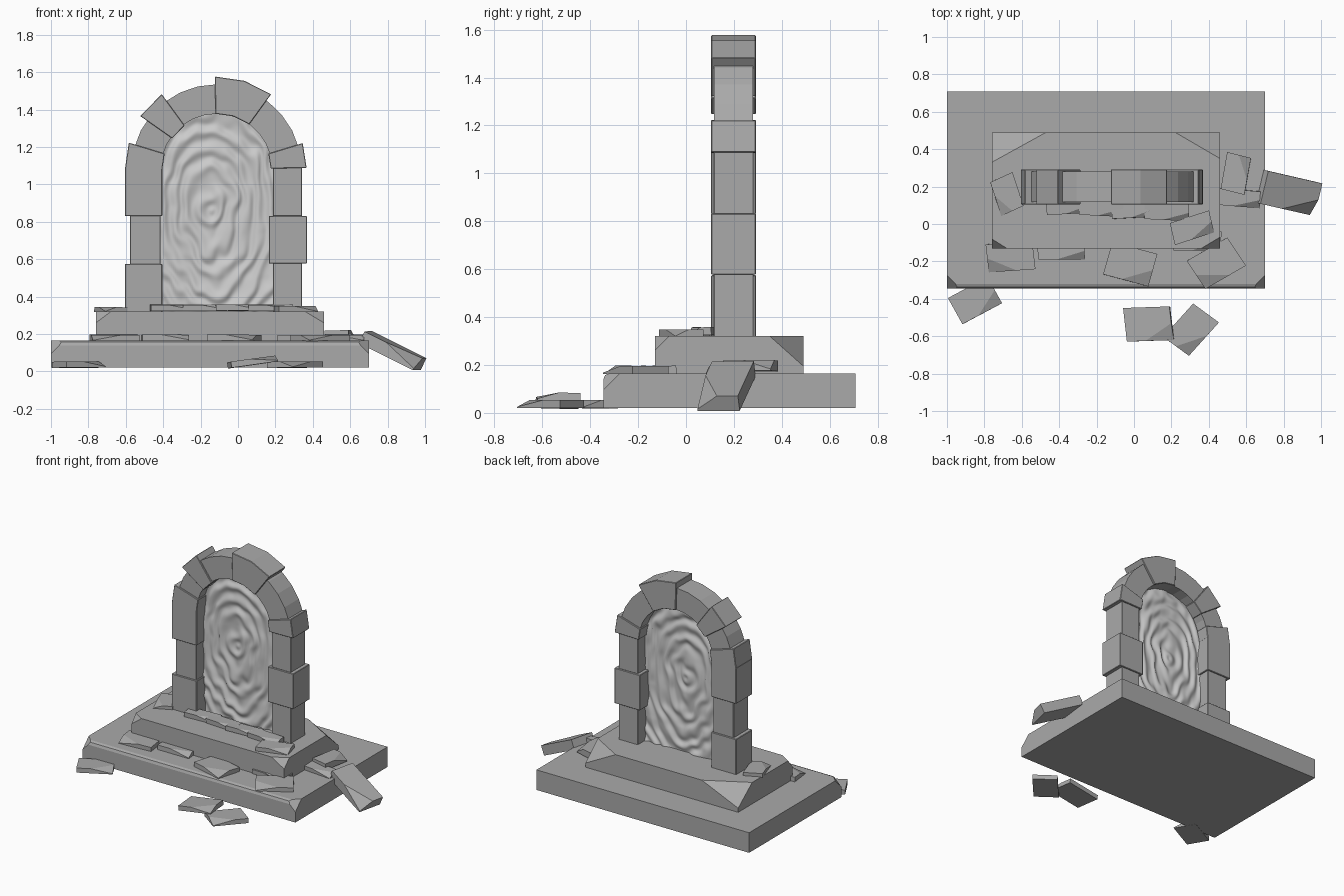
import bpy, bmesh, math, random
from mathutils import Vector, Matrix, noise

if "Cube" in bpy.data.objects:
    bpy.data.objects.remove(bpy.data.objects["Cube"])

random.seed(4)
CX, CZ = -0.115, 1.08   # centre of the arch

# Dark stone and pale portal colours
stone = bpy.data.materials.new("dark_stone")
stone.diffuse_color = (0.4, 0.4, 0.4, 1)
stone.use_nodes = True
stone.node_tree.nodes["Principled BSDF"].inputs["Base Color"].default_value = stone.diffuse_color
pale = bpy.data.materials.new("pale_portal")
pale.diffuse_color = (0.95, 0.95, 0.95, 1)
pale.use_nodes = True
pale.node_tree.nodes["Principled BSDF"].inputs["Base Color"].default_value = pale.diffuse_color


def finish(name, bm, bevel=0.0, mat=stone):
    bmesh.ops.recalc_face_normals(bm, faces=bm.faces)
    me = bpy.data.meshes.new(name)
    bm.to_mesh(me)
    bm.free()
    me.materials.append(mat)
    ob = bpy.data.objects.new(name, me)
    bpy.context.collection.objects.link(ob)
    if bevel:
        m = ob.modifiers.new("bevel", 'BEVEL')
        m.width, m.segments, m.limit_method = bevel, 1, 'ANGLE'
    return ob


def box(x0, x1, y0, y1, z0, z1):
    bm = bmesh.new()
    bmesh.ops.create_cube(bm, size=1)
    for v in bm.verts:
        v.co = (x1 if v.co.x > 0 else x0, y1 if v.co.y > 0 else y0, z1 if v.co.z > 0 else z0)
    return bm


def chip(bm, corner, dx, dy, dz):
    # slice a corner off, with the given cut lengths along the three edges
    p = Vector(corner)
    a, b, c = p + Vector((dx, 0, 0)), p + Vector((0, dy, 0)), p + Vector((0, 0, dz))
    n = (b - a).cross(c - a).normalized()
    if n.dot(p - a) < 0:
        n = -n
    r = bmesh.ops.bisect_plane(bm, geom=bm.verts[:] + bm.edges[:] + bm.faces[:],
                               plane_co=a, plane_no=n, clear_outer=True)
    edges = [e for e in r['geom_cut'] if isinstance(e, bmesh.types.BMEdge)]
    bmesh.ops.holes_fill(bm, edges=edges)


def wedge(name, a0, a1, r0, r1, steps=1, inset=0.0, bevel=0.003):
    # arch stone between two angles and two radii
    bm = bmesh.new()
    angs = [math.radians(a0 + (a1 - a0) * i / steps) for i in range(steps + 1)]
    out = [(r1, a) for a in angs] + [(r0, a) for a in reversed(angs)]
    pts = [(CX + r * math.cos(a), CZ + r * math.sin(a)) for r, a in out]
    f = bm.faces.new([bm.verts.new((x, 0.105 + inset, z)) for x, z in pts])
    g = bmesh.ops.extrude_face_region(bm, geom=[f], use_keep_orig=True)['geom']
    for v in g:
        if isinstance(v, bmesh.types.BMVert):
            v.co.y = 0.292 - inset
    return finish(name, bm, bevel)


def tile(name, x, y, z, w=0.25, d=0.15, turn=0, t=0.033, pitch=0.0):
    # skewed paving slab with one chipped corner; z is its underside
    bm = box(-w / 2, w / 2, -d / 2, d / 2, 0, t)
    s = random.choice((-1, 1))
    chip(bm, (s * w / 2, -d / 2, t), -s * w * 0.6, d * 0.5, -t * 0.85)
    skew = random.uniform(-0.12, 0.12)
    for v in bm.verts:
        v.co.x += skew * v.co.y
    tilt = (Matrix.Rotation(math.radians(pitch), 4, 'Y')
            @ Matrix.Rotation(random.uniform(-0.04, 0.04), 4, 'X'))
    bm.transform(Matrix.Translation((x, y, z)) @ Matrix.Rotation(math.radians(turn), 4, 'Z') @ tilt)
    finish(name, bm)


# Base slab with worn front edge and corners
bm = box(-1, 0.7, -0.345, 0.708, 0.02, 0.165)
front = [e for e in bm.edges if all(v.co.y < 0 and v.co.z > 0.1 for v in e.verts)]
bmesh.ops.bevel(bm, geom=front, offset=0.025, segments=2, profile=0.5, affect='EDGES')
for x, s in ((-1, 1), (0.7, -1)):
    chip(bm, (x, -0.345, 0.165), s * 0.07, 0.07, -0.07)
finish("base_slab", bm)

# Upper step with broken corners, worst at the back
bm = box(-0.76, 0.46, -0.13, 0.49, 0.16, 0.32)
for x, y, dx, dy, dz in ((-0.76, 0.49, 0.29, -0.16, -0.125), (0.46, 0.49, -0.24, -0.14, -0.125),
                         (0.46, -0.13, -0.1, 0.06, -0.06), (-0.76, -0.13, 0.08, 0.05, -0.06)):
    chip(bm, (x, y, 0.32), dx, dy, dz)
finish("upper_step", bm)

# Pillar blocks, alternately wide and narrow
for name, x0, x1, z0, z1, inset in (
        ("left_pillar_bottom", -0.605, -0.405, 0.31, 0.575, 0),
        ("left_pillar_middle", -0.578, -0.415, 0.57, 0.835, 0.01),
        ("left_pillar_top", -0.605, -0.405, 0.83, 1.09, 0),
        ("right_pillar_bottom", 0.188, 0.342, 0.31, 0.58, 0.01),
        ("right_pillar_middle", 0.165, 0.368, 0.577, 0.832, 0),
        ("right_pillar_top", 0.188, 0.342, 0.83, 1.09, 0.01)):
    finish(name, box(x0, x1, 0.105 + inset, 0.292 - inset, z0, z1), 0.003)

# Arch ring and protruding wedge stones
wedge("arch_ring", 2, 178, 0.298, 0.455, steps=14, inset=0.012, bevel=0)
wedge("keystone", 54, 91, 0.298, 0.497, steps=2)
wedge("left_arch_wedge", 126, 145, 0.29, 0.498)
wedge("left_arch_springer", 163, 180, 0.29, 0.49)
wedge("right_arch_springer", 1, 17, 0.29, 0.482)

# Rippled portal sheet filling the arch
bm = bmesh.new()
NU, NV, R = 64, 110, 0.32
rows = []
for j in range(NV + 1):
    z = 0.31 + (CZ + R - 0.002 - 0.31) * j / NV
    hw = R if z < CZ else math.sqrt(R * R - (z - CZ) ** 2)
    row = []
    for i in range(NU + 1):
        x = CX + hw * (2 * i / NU - 1)
        n = noise.noise(Vector((x * 5, z * 5, 1.3)))
        n2 = noise.noise(Vector((x * 14, z * 8, 7.1)))
        r = math.hypot((x + 0.14) * 1.75, z - 0.86)
        y = 0.197 + 0.007 * math.sin(r * 54 + 3.6 * n + 2.4 * n2) + 0.007 * n2
        row.append(bm.verts.new((x, y, z)))
    rows.append(row)
for a, b in zip(rows, rows[1:]):
    for i in range(NU):
        bm.faces.new((a[i], a[i + 1], b[i + 1], b[i])).smooth = True
finish("portal_surface", bm, mat=pale)

# Broken tiles lying on the base slab: x, y, depth, turn
for i, (x, y, d, turn) in enumerate(((-0.66, -0.175, 0.15, 4), (-0.39, -0.145, 0.09, 0),
                                     (-0.02, -0.215, 0.18, -15), (0.44, -0.21, 0.18, 30),
                                     (0.34, -0.09, 0.1, 0), (0.55, 0.14, 0.09, -5))):
    tile("base_tile_%d" % (i + 1), x, y, 0.163, d=d, turn=turn)
tile("base_tile_side", 0.545, 0.27, 0.175, w=0.2, d=0.13, turn=80, t=0.045)

# Broken tiles along the threshold and edges of the upper step
for i in range(4):
    tile("threshold_tile_%d" % (i + 1), -0.35 + 0.175 * i, 0.1 - 0.011 * i, 0.324,
         w=0.24, d=0.09, turn=3 * (-1) ** i)
tile("step_tile_left", -0.68, 0.16, 0.316, w=0.19, d=0.13, turn=-72, t=0.028)
tile("step_tile_right", 0.31, -0.02, 0.316, w=0.22, d=0.12, turn=18)

# Fallen tiles on the ground and a slab leaning on the base
tile("fallen_tile_left", -0.85, -0.41, 0.02, w=0.24, d=0.16, turn=28)
tile("fallen_tile_front", 0.08, -0.535, 0.035, d=0.18, turn=2, pitch=-8)
tile("fallen_tile_right", 0.305, -0.565, 0.02, w=0.24, d=0.17, turn=48)
tile("leaning_slab", 0.812, 0.17, 0.08, w=0.33, d=0.18, turn=-13, t=0.07, pitch=26)
